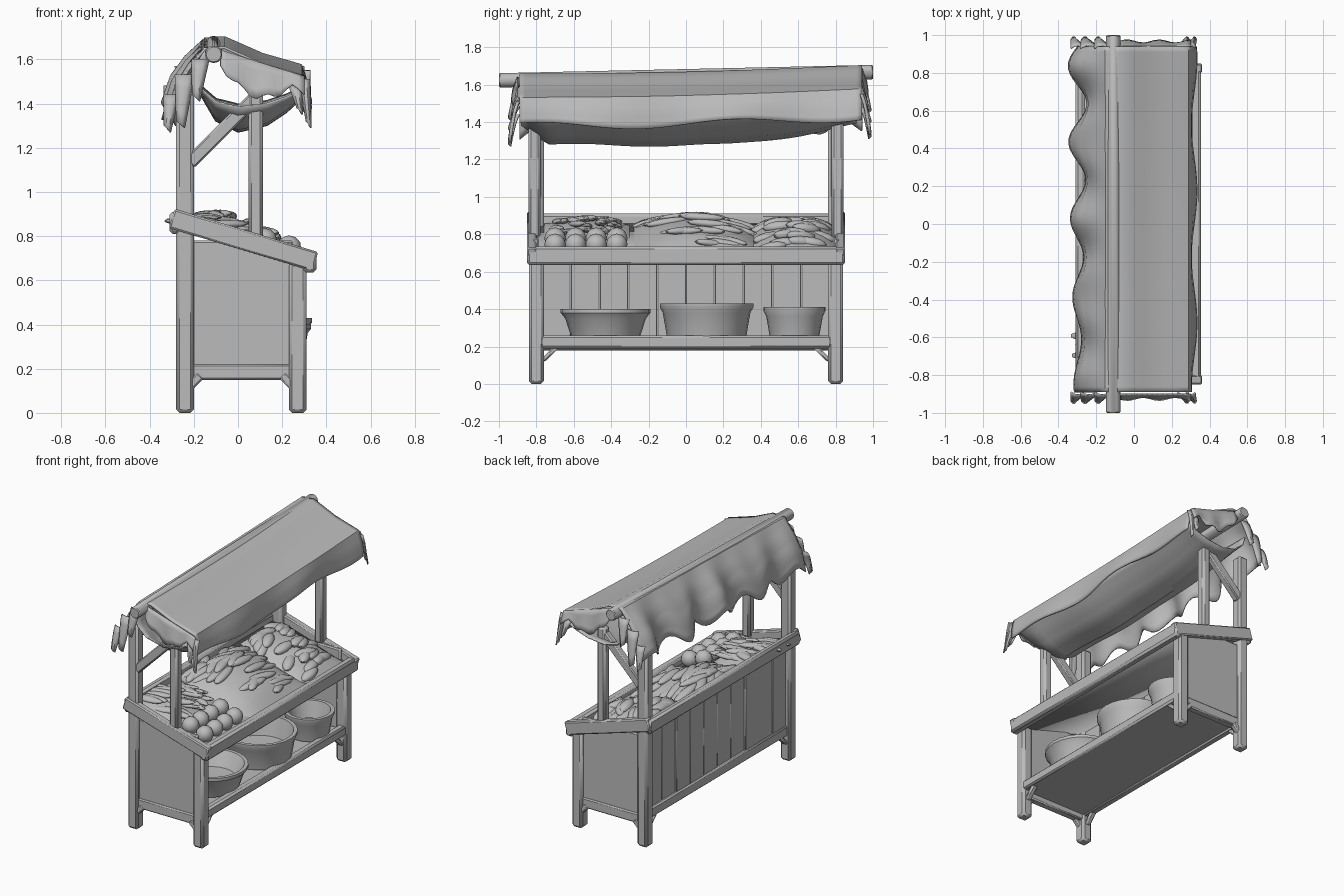
import bpy, bmesh, math, random
from mathutils import Vector, Matrix

random.seed(4)
if "Cube" in bpy.data.objects:
    bpy.data.objects.remove(bpy.data.objects["Cube"])

GREY = (0.5, 0.5, 0.5, 1)
mat = bpy.data.materials.new("plain_grey")
mat.use_nodes = True
mat.diffuse_color = GREY
mat.node_tree.nodes["Principled BSDF"].inputs["Base Color"].default_value = GREY


def finish(name, bm, bevel=0, thick=0):
    """Turn a bmesh into a smooth-shaded object with crisp edges."""
    bmesh.ops.recalc_face_normals(bm, faces=bm.faces)
    me = bpy.data.meshes.new(name)
    bm.to_mesh(me)
    bm.free()
    me.materials.append(mat)
    me.shade_smooth()
    me.set_sharp_from_angle(angle=math.radians(35))
    ob = bpy.data.objects.new(name, me)
    bpy.context.collection.objects.link(ob)
    if thick:
        m = ob.modifiers.new("thickness", 'SOLIDIFY')
        m.thickness = thick
        m.offset = 0
    if bevel:
        m = ob.modifiers.new("worn_edges", 'BEVEL')
        m.width = bevel
        m.segments = 1
    return ob


def box(name, x, y, z, bevel=0.008):
    """Box from three (low, high) ranges."""
    bm = bmesh.new()
    bmesh.ops.create_cube(bm, size=1)
    for v in bm.verts:
        v.co = [r[0] if c < 0 else r[1] for c, r in zip(v.co, (x, y, z))]
    return finish(name, bm, bevel)


def beam(name, a, b, w, d, bevel=0.008):
    """Squared timber from a to b, w wide along y, d deep."""
    a, b = Vector(a), Vector(b)
    t = (b - a).normalized()
    side = Vector((0, 1, 0)) if abs(t.y) < 0.9 else Vector((0, 0, 1))
    up = t.cross(side).normalized()
    rot = Matrix((up, side, t)).transposed().to_4x4()
    bm = bmesh.new()
    bmesh.ops.create_cube(bm, size=1)
    bm.transform(Matrix.Translation((a + b) / 2) @ rot @ Matrix.Diagonal((d, w, (b - a).length, 1)))
    return finish(name, bm, bevel)


def lerp_path(pts, t):
    f = min(max(t, 0), 0.9999) * (len(pts) - 1)
    i = int(f)
    return Vector(pts[i]).lerp(Vector(pts[i + 1]), f - i)


def sheet(name, fn, nu, nv, thick):
    """Grid surface from fn(u, v), u and v in 0..1."""
    bm = bmesh.new()
    g = [[bm.verts.new(fn(i / nu, j / nv)) for j in range(nv + 1)] for i in range(nu + 1)]
    for i in range(nu):
        for j in range(nv):
            bm.faces.new((g[i][j], g[i + 1][j], g[i + 1][j + 1], g[i][j + 1]))
    return finish(name, bm, 0, thick)


def slope(x):
    return 0.79 - 0.3 * x


# Frame: posts, legs, braces, end panels and rails, mirrored front to back
for s, end in ((-1, "front"), (1, "back")):
    ys = sorted((s * 0.76, s * 0.84))
    yc = s * 0.81
    box(end + "_tall_post", (-0.28, -0.2), ys, (0, 1.45), 0.015)
    box(end + "_short_leg", (0.23, 0.31), ys, (0, 0.68), 0.015)
    beam(end + "_canopy_post", (0.08, yc, 0.78), (0.08, yc, 1.47), 0.065, 0.065, 0.014)
    beam(end + "_brace", (-0.22, yc, 1.13), (0.07, yc, 1.42), 0.05, 0.06)
    box(end + "_panel", (-0.21, 0.25), sorted((s * 0.785, s * 0.815)), (0.2, 0.78))
    box(end + "_lower_rail", (-0.21, 0.25), sorted((s * 0.77, s * 0.825)), (0.15, 0.22))
    beam(end + "_tray_rail", (-0.3, s * 0.825, slope(-0.3)), (0.35, s * 0.825, slope(0.35)), 0.05, 0.09)
    for x in (-0.24, 0.27):
        beam(end + "_leg_bracket", (x, s * 0.77, 0.12), (x, s * 0.69, 0.2), 0.035, 0.04)
        d = -0.07 if x > 0 else 0.07
        beam(end + "_side_bracket", (x, yc, 0.1), (x + d, yc, 0.17), 0.04, 0.04)

# Shelf and long rails
box("shelf", (-0.22, 0.27), (-0.78, 0.78), (0.19, 0.23))
box("shelf_front_rail", (0.25, 0.305), (-0.78, 0.78), (0.19, 0.26), 0.012)
box("shelf_back_rail", (-0.26, -0.21), (-0.78, 0.78), (0.18, 0.25))
beam("tray_front_rail", (0.325, -0.85, 0.685), (0.325, 0.85, 0.685), 0.1, 0.06, 0.014)
beam("tray_back_rail", (-0.285, -0.84, 0.86), (-0.285, 0.84, 0.86), 0.1, 0.05, 0.014)
sheet("tray_floor", lambda u, v: (-0.29 + 0.62 * u, -0.82 + 1.64 * v, slope(-0.29 + 0.62 * u) - 0.025), 2, 2, 0.03)

# Back wall of uneven planks
N = 10
for i in range(N):
    y0 = -0.77 + 1.54 * i / N
    j = random.uniform(-0.006, 0.006)
    box("back_plank", (-0.245 + j, -0.22 + j), (y0 + 0.001, y0 + 1.54 / N - 0.001),
        (0.2 - random.uniform(0, 0.02), 0.84), 0.003)


# Baskets on the shelf
def basket(name, x, y, r_low, r_top, top):
    prof = ((0, 0.24), (r_low, 0.24), (r_low + 0.6 * (r_top - r_low), top - 0.05),
            (r_top, top - 0.02), (r_top, top), (r_top - 0.025, top), (r_low - 0.02, 0.3), (0, 0.29))
    bm = bmesh.new()
    vs = [bm.verts.new((r, 0, z)) for r, z in prof]
    es = [bm.edges.new(p) for p in zip(vs, vs[1:])]
    bmesh.ops.spin(bm, geom=vs + es, axis=(0, 0, 1), cent=(0, 0, 0), dvec=(0, 0, 0),
                   angle=math.tau, steps=24, use_duplicate=False)
    bmesh.ops.remove_doubles(bm, verts=bm.verts, dist=0.0005)
    bm.transform(Matrix.Translation((x, y, 0)))
    finish(name, bm)


basket("left_basket", 0.09, -0.43, 0.18, 0.24, 0.4)
basket("middle_basket", 0.085, 0.11, 0.21, 0.25, 0.43)
basket("right_basket", 0.15, 0.58, 0.13, 0.165, 0.41)


# Produce on the sloping tray
def produce(name, count, xr, yr, size, lift):
    """Heap of ellipsoids, higher towards the middle of the heap."""
    bm = bmesh.new()
    for _ in range(count):
        a, b = random.uniform(-1, 1), random.uniform(-1, 1)
        x = (xr[0] + xr[1]) / 2 + a * (xr[1] - xr[0]) / 2
        y = (yr[0] + yr[1]) / 2 + b * (yr[1] - yr[0]) / 2
        h = lift * (1 - a * a) * (1 - b * b)
        rot = Matrix.Rotation(random.uniform(-0.5, 0.5), 4, 'Z') @ Matrix.Rotation(-0.25 * b, 4, 'X')
        bmesh.ops.create_icosphere(bm, subdivisions=2, radius=1, matrix=Matrix.Translation(
            (x, y, slope(x) + 0.01 + h)) @ rot @ Matrix.Diagonal((*size, 1)))
    finish(name, bm)


def mound(name, xr, yr, lift):
    def f(u, v):
        x, y = xr[0] + u * (xr[1] - xr[0]), yr[0] + v * (yr[1] - yr[0])
        return x, y, slope(x) - 0.01 + lift * math.sin(math.pi * u) ** 0.6 * math.sin(math.pi * v) ** 0.6
    sheet(name, f, 8, 10, 0)


mound("middle_mound", (-0.26, 0.3), (-0.28, 0.36), 0.09)
mound("right_mound", (-0.24, 0.3), (0.36, 0.78), 0.07)
mound("left_mound", (-0.26, 0.06), (-0.76, -0.3), 0.05)
produce("long_produce", 30, (-0.23, 0.23), (-0.2, 0.28), (0.035, 0.12, 0.022), 0.085)
produce("right_produce", 24, (-0.2, 0.24), (0.42, 0.72), (0.04, 0.085, 0.03), 0.06)
produce("leafy_produce", 24, (-0.23, 0.03), (-0.7, -0.34), (0.11, 0.03, 0.018), 0.05)
bm = bmesh.new()
for i in range(4):
    for x in (0.12, 0.23):
        bmesh.ops.create_icosphere(bm, subdivisions=2, radius=0.058, matrix=Matrix.Translation(
            (x, -0.7 + 0.11 * i, slope(x) + 0.025)))
finish("round_produce", bm)

# Ridge pole
bm = bmesh.new()
bmesh.ops.create_cone(bm, cap_ends=True, segments=12, radius1=0.04, radius2=0.04, depth=2,
                      matrix=Matrix.Translation((-0.11, 0, 1.645)) @ Matrix.Rotation(math.pi / 2 + 0.022, 4, 'X'))
finish("ridge_pole", bm, 0.006)

# Canopy cloth: short front valance, ridge, and a longer folded back drape
PROFILE = ((0.315, 1.4), (0.305, 1.48), (0.285, 1.55), (0.11, 1.6), (-0.06, 1.675),
           (-0.15, 1.67), (-0.22, 1.58), (-0.27, 1.48), (-0.295, 1.35))


def canopy(u, v):
    y = -0.89 + 1.83 * v
    x, z = lerp_path(PROFILE, u)
    z += 0.025 * y
    hang = max(0, (u - 0.62) / 0.38)
    x -= hang * (0.035 * math.cos(math.tau * y / 0.42) + 0.015 * math.sin(17 * y))
    z += hang * 0.035 * math.sin(23 * y + 1)
    skirt = max(0, 1 - u * 4)
    x += skirt * 0.015 * math.sin(9 * y)
    z += skirt * 0.02 * math.sin(6 * y) - 0.012 * math.sin(math.pi * v) * (u < 0.6)
    return x, y, z


sheet("canopy_cloth", canopy, 24, 64, 0.012)

# Sagging lining below the canopy
SAG = ((0.295, 1.44), (0.22, 1.37), (0.13, 1.31), (0, 1.28), (-0.1, 1.33), (-0.17, 1.45), (-0.19, 1.58))


def lining(u, v):
    y = -0.88 + 1.79 * v
    x, z = lerp_path(SAG, u)
    near = max(0, (-0.74 - y) / 0.14)
    far = max(0, (y - 0.2) / 0.7)
    k = 1 - 0.5 * min(1, near) - 0.5 * min(1, far) ** 1.3
    return x, y, 1.5 - (1.5 - z) * k + 0.008 * math.sin(8 * y)


sheet("canopy_lining", lining, 18, 36, 0.008)

# End flaps and torn strips
for s, end in ((-1, "front"), (1, "back")):
    y0 = -0.89 if s < 0 else 0.93

    def flap(u, v):
        x = -0.08 + 0.38 * u
        top = 1.665 - 0.12 * u + 0.022 * s
        drop = 0.07 + 0.09 * math.sin(math.pi * min(1, u * 1.2)) + 0.015 * math.sin(20 * u)
        return x, y0 + s * (0.01 + 0.025 * v + 0.008 * math.sin(14 * u) * v), top - drop * v
    sheet(end + "_end_flap", flap, 14, 4, 0.008)
    for x, z, w, n in ((0.3, 1.53, 0.05, 0.19), (0.26, 1.5, 0.06, 0.1), (-0.17, 1.62, 0.08, 0.16),
                       (-0.24, 1.55, 0.09, 0.21), (-0.3, 1.46, 0.07, 0.14)):
        def strip(u, v):
            half = w * (1 - 0.6 * v) / 2
            return (x + (2 * u - 1) * half + 0.02 * v * (1 if x > 0 else -1),
                    y0 + s * (0.045 * v ** 0.7 + 0.015 * math.sin(3 * u)),
                    z + 0.02 * s - n * v - 0.03 * u * v)
        sheet(end + "_torn_strip", strip, 3, 4, 0.008)
